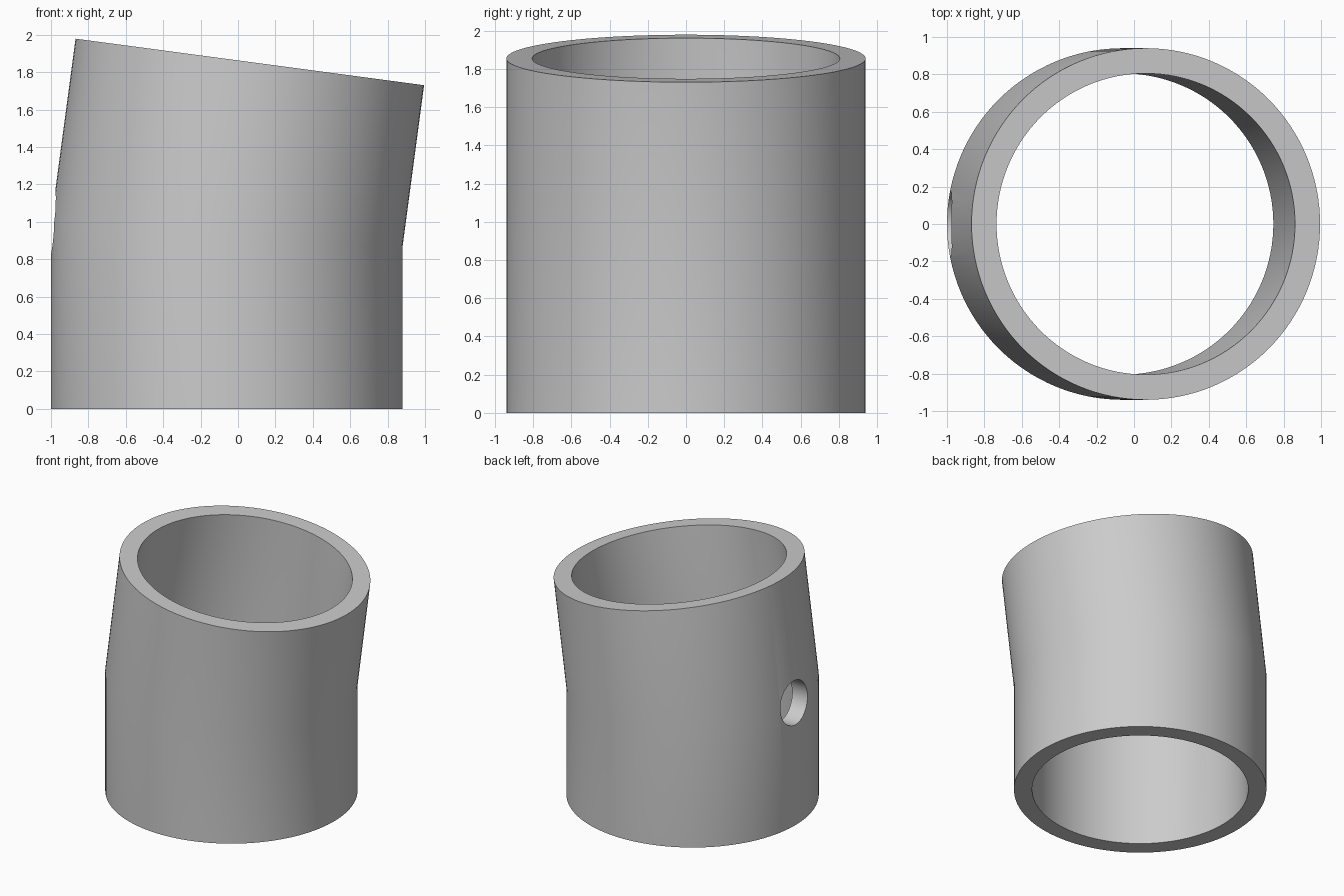
import bpy, bmesh
from math import cos, sin, tan, pi, radians

cube = bpy.data.objects.get("Cube")
if cube:
    bpy.data.objects.remove(cube, do_unlink=True)

SEGMENTS = 128
OUTER, INNER = 0.94, 0.805
BEND = radians(7.6)
BASE_X, BEND_Z, UPPER_LENGTH = -0.06, 0.932, 0.931

grey = bpy.data.materials.new("plain grey")
grey.use_nodes = True
colour = (0.6, 0.6, 0.6, 1)
grey.diffuse_color = colour
grey.node_tree.nodes["Principled BSDF"].inputs["Base Color"].default_value = colour


def ring(bm, radius, centre_x, centre_z, along, drop):
    """Ring whose x axis is scaled by `along` and falls by `drop` per unit."""
    verts = []
    for i in range(SEGMENTS):
        a = 2 * pi * i / SEGMENTS
        u = radius * cos(a)
        verts.append(bm.verts.new((centre_x + u * along, radius * sin(a),
                                   centre_z - u * drop)))
    return verts


def wall_rings(bm, radius):
    """Base, mitred bend and tilted top of one wall surface."""
    return [
        ring(bm, radius, BASE_X, 0, 1, 0),
        ring(bm, radius, BASE_X, BEND_Z, 1, tan(BEND / 2)),
        ring(bm, radius, BASE_X + UPPER_LENGTH * sin(BEND),
             BEND_Z + UPPER_LENGTH * cos(BEND), cos(BEND), sin(BEND)),
    ]


# Bent pipe: up the outside, over the rim, down the inside, closed at the base
bm = bmesh.new()
loops = wall_rings(bm, OUTER) + wall_rings(bm, INNER)[::-1]
for k, low in enumerate(loops):
    high = loops[(k + 1) % len(loops)]
    for i in range(SEGMENTS):
        j = (i + 1) % SEGMENTS
        bm.faces.new((low[i], low[j], high[j], high[i]))
bmesh.ops.recalc_face_normals(bm, faces=bm.faces)
mesh = bpy.data.meshes.new("bent_pipe")
bm.to_mesh(mesh)
bm.free()
pipe = bpy.data.objects.new("bent_pipe", mesh)
bpy.context.collection.objects.link(pipe)
mesh.materials.append(grey)

# Round hole through the wall on the -x side, centred on the bend
bpy.ops.mesh.primitive_cylinder_add(vertices=48, radius=0.175, depth=0.6,
                                    location=(-0.95, 0, 1.0),
                                    rotation=(0, pi / 2, 0))
cutter = bpy.context.object
cutter.name = "hole_cutter"
cutter.hide_render = True
cutter.data.materials.append(grey)

cut = pipe.modifiers.new("side_hole", "BOOLEAN")
cut.operation = "DIFFERENCE"
cut.solver = "EXACT"
cut.object = cutter

bpy.ops.object.select_all(action="DESELECT")
pipe.select_set(True)
bpy.context.view_layer.objects.active = pipe
bpy.ops.object.modifier_apply(modifier=cut.name)
bpy.data.objects.remove(cutter, do_unlink=True)
bpy.ops.object.shade_smooth_by_angle(angle=radians(20))
